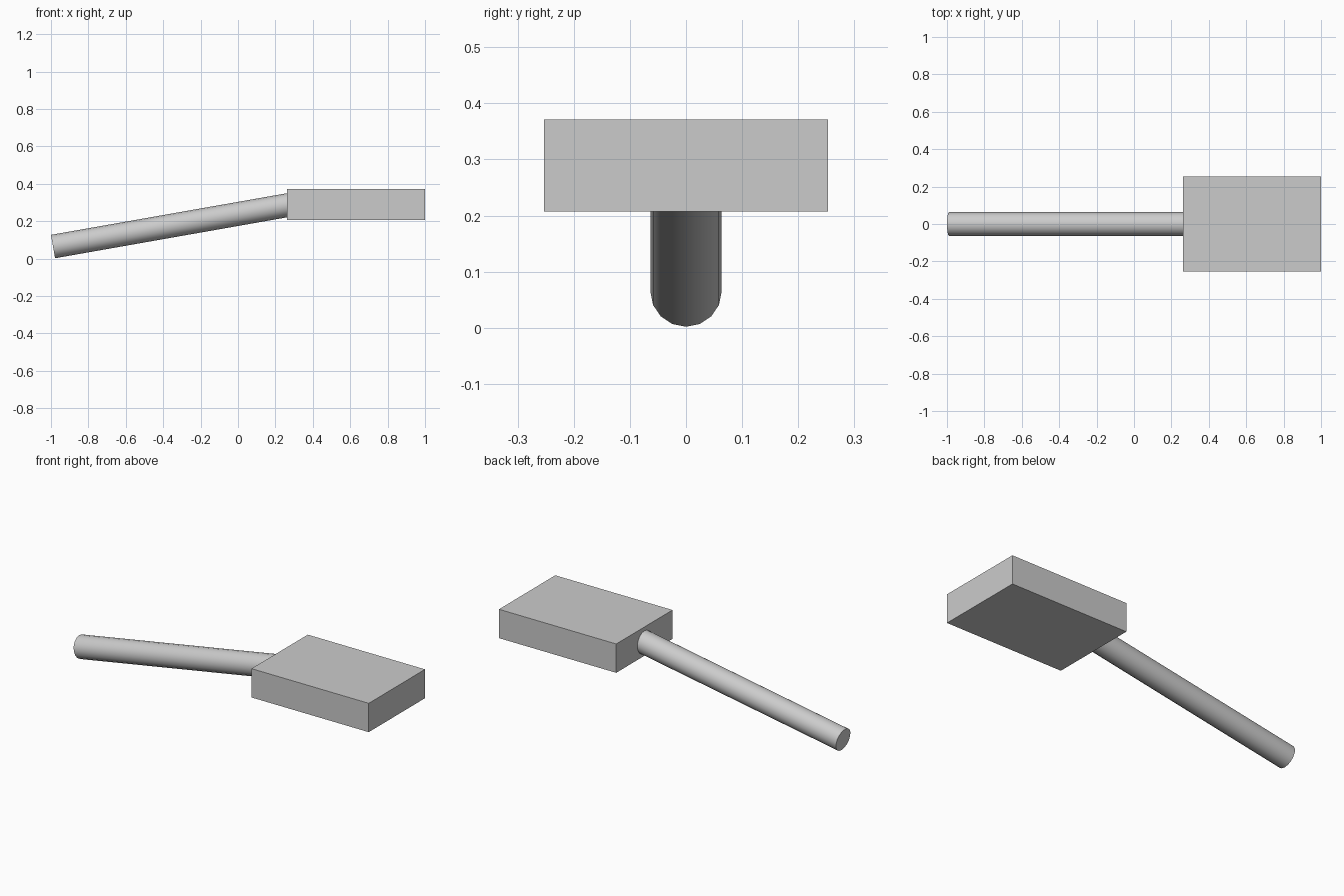
import bpy
from math import radians
from mathutils import Vector

if "Cube" in bpy.data.objects:
    bpy.data.objects.remove(bpy.data.objects["Cube"])

# Head: plain rectangular block
bpy.ops.mesh.primitive_cube_add(size=1, location=(0.631, 0, 0.289))
head = bpy.context.object
head.name = "head"
head.scale = (0.738, 0.506, 0.164)
bpy.ops.object.transform_apply(location=False, rotation=False, scale=True)

# Handle: 16-sided rod rising 10 degrees, its end sunk slightly into the head
start, end = Vector((-0.989, 0, 0.0645)), Vector((0.28, 0, 0.2883))
bpy.ops.mesh.primitive_cylinder_add(
    vertices=16, radius=0.0635, depth=(end - start).length,
    location=(start + end) / 2,
    rotation=(end - start).to_track_quat('Z', 'Y').to_euler())
handle = bpy.context.object
handle.name = "handle"
bpy.ops.object.shade_smooth_by_angle(angle=radians(30))
